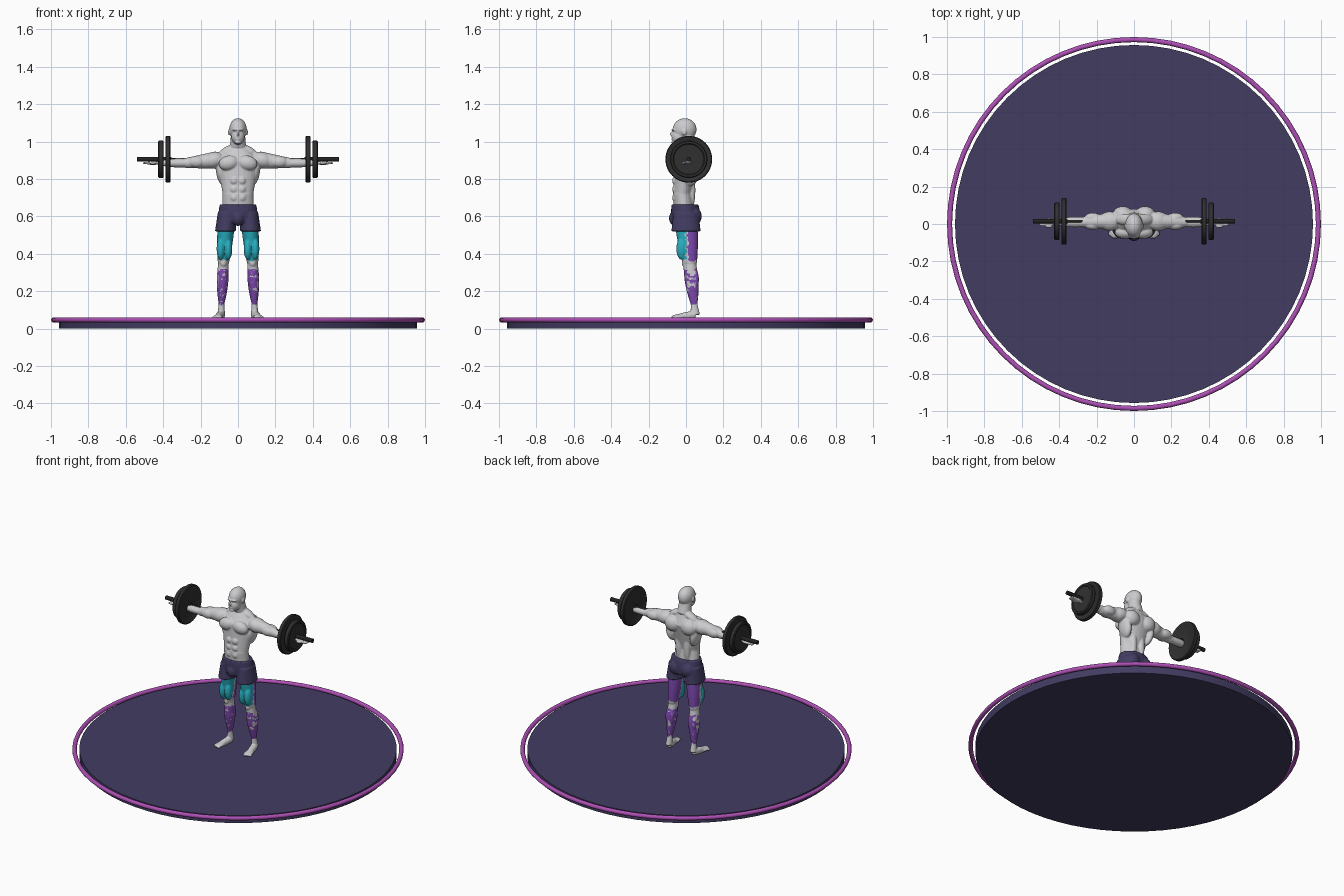
import bpy, bmesh, math
from mathutils import Matrix, Vector, noise

cube = bpy.data.objects.get("Cube")
if cube:
    bpy.data.objects.remove(cube)


def material(name, *rgb):
    mat = bpy.data.materials.new(name)
    mat.use_nodes = True
    mat.diffuse_color = (*rgb, 1)
    mat.node_tree.nodes["Principled BSDF"].inputs["Base Color"].default_value = (*rgb, 1)
    return mat


GREY = material("pale_grey", .6, .6, .62)
TEAL = material("teal", .02, .42, .52)
PURPLE = material("purple", .22, .07, .46)
INDIGO = material("dark_indigo", .055, .045, .12)
PINK = material("magenta", .42, .08, .46)
IRON = material("dark_iron", .03, .03, .03)
STEEL = material("black_steel", .016, .016, .016)


def loft(bm, sections, axis=2, sides=24):
    """Capped tube of elliptical rings, each given as (centre, radius, radius)."""
    u, v = [i for i in range(3) if i != axis]
    rings = []
    for centre, ru, rv in sections:
        ring = []
        for i in range(sides):
            angle = math.tau * i / sides
            point = Vector(centre)
            point[u] += ru * math.cos(angle)
            point[v] += rv * math.sin(angle)
            ring.append(bm.verts.new(point))
        rings.append(ring)
    faces = [bm.faces.new(rings[0]), bm.faces.new(rings[-1])]
    for low, high in zip(rings, rings[1:]):
        for i in range(sides):
            faces.append(bm.faces.new((low[i - 1], low[i], high[i], high[i - 1])))
    bmesh.ops.recalc_face_normals(bm, faces=faces)


def limb(bm, start, end, r_start, r_end, flat=1, bulge=0, steps=8):
    """Tapered, bulging tube whose rings lie across its main direction."""
    start, end = Vector(start), Vector(end)
    axis = max(range(3), key=lambda i: abs(end[i] - start[i]))
    sections = []
    for i in range(steps + 1):
        t = i / steps
        r = r_start + (r_end - r_start) * t + bulge * math.sin(math.pi * t)
        sections.append((start.lerp(end, t), r, r * flat))
    loft(bm, sections, axis)


def muscle(bm, centre, size, tilt=0):
    """Ellipsoid, tilted in the frontal plane."""
    place = Matrix.Translation(centre) @ Matrix.Rotation(tilt, 4, "Y")
    bmesh.ops.create_icosphere(bm, subdivisions=3, radius=1,
                               matrix=place @ Matrix.Diagonal((*size, 1)))


def mirror_side(bm):
    """Copy everything built so far to the other side."""
    copy = bmesh.ops.duplicate(bm, geom=bm.verts[:] + bm.edges[:] + bm.faces[:])["geom"]
    bmesh.ops.scale(bm, vec=(-1, 1, 1), verts=[g for g in copy if isinstance(g, bmesh.types.BMVert)])
    bmesh.ops.reverse_faces(bm, faces=[g for g in copy if isinstance(g, bmesh.types.BMFace)])


def shade(ob):
    bpy.ops.object.select_all(action="DESELECT")
    ob.select_set(True)
    bpy.context.view_layer.objects.active = ob
    bpy.ops.object.shade_smooth_by_angle(angle=math.radians(40))


def finish(name, bm, *materials):
    mesh = bpy.data.meshes.new(name)
    bm.to_mesh(mesh)
    bm.free()
    for mat in materials:
        mesh.materials.append(mat)
    ob = bpy.data.objects.new(name, mesh)
    bpy.context.collection.objects.link(ob)
    shade(ob)
    return ob


def fuse(ob):
    """Merge overlapping volumes into one smooth skin."""
    remesh = ob.modifiers.new("fuse", "REMESH")
    remesh.mode = "VOXEL"
    remesh.voxel_size = .0045
    relax = ob.modifiers.new("relax", "SMOOTH")
    relax.iterations = 2
    graph = bpy.context.evaluated_depsgraph_get()
    mesh = bpy.data.meshes.new_from_object(ob.evaluated_get(graph))
    materials = list(ob.data.materials)
    ob.modifiers.clear()
    ob.data = mesh
    mesh.materials.clear()
    for mat in materials:
        mesh.materials.append(mat)
    for face in mesh.polygons:
        face.use_smooth = True
        face.material_index = 0


# Round stage and its rim
bm = bmesh.new()
loft(bm, [((0, 0, z), .957, .957) for z in (0, .05)], sides=64)
finish("stage", bm, INDIGO)
bpy.ops.mesh.primitive_torus_add(major_segments=64, major_radius=.986, minor_radius=.0135,
                                 location=(0, 0, .046))
rim = bpy.context.object
rim.name = "stage_rim"
rim.data.materials.append(PINK)
shade(rim)

# Left arm: shoulder, upper arm, forearm, hand and fingers
shoulder = Vector((.13, .015, .9))
elbow = Vector((.28, .01, .885))
wrist = Vector((.42, .01, .885))
bm = bmesh.new()
limb(bm, shoulder, elbow, .045, .027)
limb(bm, elbow, wrist, .027, .014, flat=.85, bulge=.006)
muscle(bm, shoulder, (.06, .052, .045), tilt=.25)
biceps = shoulder.lerp(elbow, .6)
for y in (-.018, .022):
    muscle(bm, biceps + Vector((0, y, 0)), (.045, .026, .03))
hand = wrist + Vector((.035, 0, 0))
muscle(bm, hand, (.035, .022, .011))
muscle(bm, hand - Vector((0, .022, 0)), (.02, .01, .008))
for i in range(4):
    muscle(bm, hand + Vector((.03, .01 * i - .015, 0)), (.028, .006, .007))

# Left leg: thigh, knee, calf, foot and toes
hip = Vector((.062, 0, .57))
knee = Vector((.078, .02, .35))
ankle = Vector((.088, .043, .13))
heel = Vector((.09, .05, .073))
limb(bm, hip, knee, .047, .03, flat=1.3, bulge=.003)
limb(bm, knee, ankle, .028, .015, flat=1.2, bulge=.009)
limb(bm, ankle, heel, .015, .021, flat=1.2)
for across in (-.02, .02):
    muscle(bm, hip.lerp(knee, .65) + Vector((across, -.035, 0)), (.022, .03, .06))
    muscle(bm, knee.lerp(ankle, .4) + Vector((across * .7, .018, 0)), (.016, .022, .055))
muscle(bm, knee - Vector((0, .03, 0)), (.016, .013, .02))
toes = Vector((.11, -.06, .06))
limb(bm, heel, toes, .022, .012, bulge=.004)
muscle(bm, heel.lerp(toes, .8), (.026, .04, .014))
for i in range(5):
    muscle(bm, toes + Vector((.01 * i - .018, .004 * i - .008, -.002)), (.006, .011, .008))

# Left half of the trunk: chest, shoulder blade, flank, back, neck slope, abdomen, ear
muscle(bm, (.05, -.045, .885), (.054, .034, .04), tilt=.2)
muscle(bm, (.06, .055, .89), (.052, .04, .05), tilt=-.3)
muscle(bm, (.088, .02, .83), (.028, .05, .07), tilt=.2)
muscle(bm, (.03, .03, .74), (.022, .02, .1))
muscle(bm, (.05, .025, .955), (.06, .03, .022), tilt=.45)
for row in range(3):
    muscle(bm, (.021, -.06, .7 + row * .045), (.02, .014, .021))
muscle(bm, (.048, -.01, 1.05), (.005, .012, .017))
mirror_side(bm)

# Trunk, neck and head
waist, chest, throat = Vector((0, -.018, .72)), Vector((0, .01, .9)), Vector((0, .02, .97))
limb(bm, (0, 0, .56), waist, .09, .082, flat=.65)
limb(bm, waist, chest, .082, .114, flat=.62)
limb(bm, chest, throat, .112, .05, flat=.62)
limb(bm, throat, (0, 0, 1.05), .043, .037)
muscle(bm, (0, -.007, 1.065), (.047, .064, .06))
muscle(bm, (0, -.036, 1.025), (.036, .041, .042))
for z, size in ((1.062, (.032, .014, .007)), (1.04, (.007, .024, .015)),
                (1.012, (.013, .015, .005)), (.996, (.016, .014, .01))):
    muscle(bm, (0, -.064, z), size)
body = finish("athlete_body", bm, GREY, TEAL, PURPLE)
fuse(body)

# Highlighted leg muscles with ragged borders
for face in body.data.polygons:
    x, y, z = face.center
    ragged = noise.noise(face.center * 45) + noise.noise(face.center * 110) / 2
    edge = .012 * ragged
    if hip.z > z > knee.z + .015 + edge:
        if y < edge:
            face.material_index = 1
        elif y > .01 + edge:
            face.material_index = 2
    elif knee.z - .035 > z + edge > ankle.z:
        outer_calf = abs(x) > .104 and y < .05 and z > .22
        if ragged > (.1 if outer_calf else -.45):
            face.material_index = 2

# Shorts
bm = bmesh.new()
limb(bm, (.06, 0, .62), (.067, 0, .52), .048, .056, flat=1.4)
muscle(bm, (.044, .043, .6), (.046, .041, .05))
mirror_side(bm)
limb(bm, (0, -.005, .663), (0, 0, .57), .097, .1, flat=.74, bulge=.006)
muscle(bm, (0, -.058, .59), (.034, .033, .042))
fuse(finish("shorts", bm, INDIGO))


# Barbell: thin grip bar, thicker sleeves and two plates on each end
def turned(name, profile, mat):
    bm = bmesh.new()
    loft(bm, [((x, .015, .905), r, r) for x, r in profile], axis=0, sides=48)
    finish(name, bm, mat)


turned("grip_bar", [(-.37, .0075), (.37, .0075)], STEEL)
for label, sign in (("left", 1), ("right", -1)):
    turned(label + "_sleeve", [(sign * .355, .013), (sign * .54, .013)], STEEL)
    for size, middle, half, r in (("large", .375, .013, .125), ("small", .412, .015, .1)):
        lip = half / 3
        outline = [(half - lip, r / 4), (half - lip, r * .8), (half, r * .85), (half, r - lip), (half - lip, r)]
        outline += [(-x, q) for x, q in reversed(outline)]
        turned(f"{label}_{size}_plate", [(sign * (middle + x), q) for x, q in outline], IRON)
